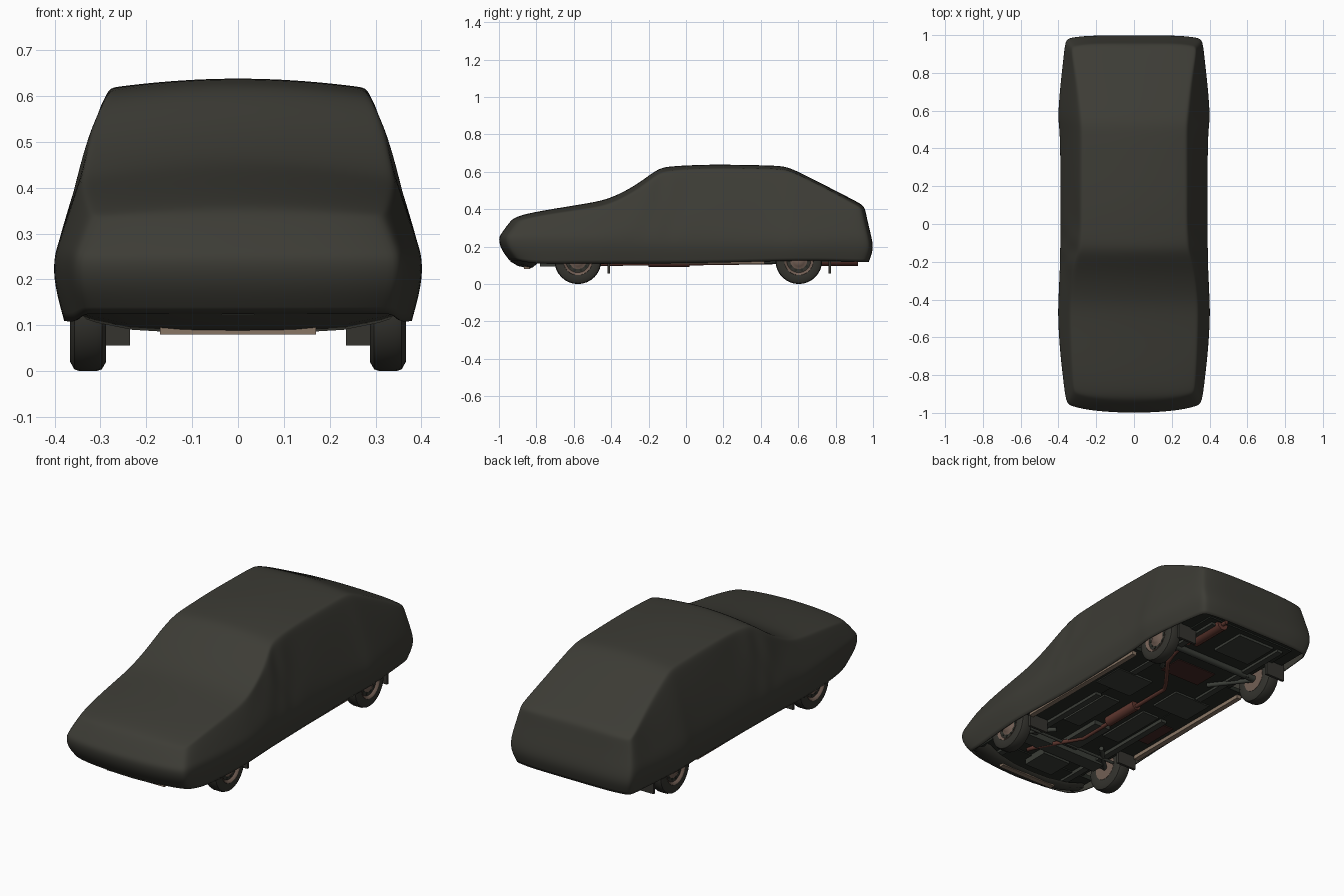
import bpy, bmesh, math
from mathutils import Vector

if "Cube" in bpy.data.objects:
    bpy.data.objects.remove(bpy.data.objects["Cube"])


def mat(name, rgb):
    m = bpy.data.materials.new(name)
    m.diffuse_color = (*rgb, 1)
    m.use_nodes = True
    m.node_tree.nodes["Principled BSDF"].inputs["Base Color"].default_value = m.diffuse_color
    return m


CLOTH = mat("cover_cloth", (0.046, 0.045, 0.036))
RUBBER = mat("tyre_rubber", (0.035, 0.034, 0.028))
RIM = mat("rim_metal", (0.17, 0.115, 0.09))
FLOOR = mat("underbody_dark", (0.020, 0.023, 0.018))
METAL = mat("chassis_grey", (0.042, 0.046, 0.038))
EXHAUST = mat("exhaust_rust", (0.115, 0.038, 0.028))
SILL = mat("sill_tan", (0.25, 0.18, 0.13))
PATCH = mat("floor_rust", (0.06, 0.022, 0.018))


def finish(name, bm, material, angle=40):
    bmesh.ops.recalc_face_normals(bm, faces=bm.faces)
    me = bpy.data.meshes.new(name)
    bm.to_mesh(me)
    bm.free()
    ob = bpy.data.objects.new(name, me)
    bpy.context.collection.objects.link(ob)
    me.materials.append(material)
    bpy.ops.object.select_all(action='DESELECT')
    ob.select_set(True)
    bpy.context.view_layer.objects.active = ob
    bpy.ops.object.shade_smooth_by_angle(angle=math.radians(angle))
    return ob


def box(name, lo, hi, material):
    bm = bmesh.new()
    bmesh.ops.create_cube(bm, size=1)
    for v in bm.verts:
        v.co = Vector([(a + b) / 2 + c * (b - a) for a, b, c in zip(lo, hi, v.co)])
    return finish(name, bm, material, 30)


def pipe(name, pts, r, material):
    cu = bpy.data.curves.new(name, 'CURVE')
    cu.dimensions = '3D'
    cu.bevel_depth = r
    cu.bevel_resolution = 3
    cu.use_fill_caps = True
    sp = cu.splines.new('POLY')
    sp.points.add(len(pts) - 1)
    for p, c in zip(sp.points, pts):
        p.co = (*c, 1)
    cu.materials.append(material)
    ob = bpy.data.objects.new(name, cu)
    bpy.context.collection.objects.link(ob)
    return ob


def lathe(name, prof, centre, side, material, n=32):
    """Spin (x, radius) points about the x axis."""
    bm = bmesh.new()
    rings = []
    for x, r in prof:
        rings.append([bm.verts.new((centre[0] + side * x,
                                    centre[1] + r * math.cos(2 * math.pi * i / n),
                                    centre[2] + r * math.sin(2 * math.pi * i / n))) for i in range(n)])
    for a, b in zip(rings, rings[1:]):
        for i in range(n):
            bm.faces.new((a[i], a[(i + 1) % n], b[(i + 1) % n], b[i]))
    bm.faces.new(rings[0])
    bm.faces.new(rings[-1])
    return finish(name, bm, material)


# --- Cloth cover: stations (y, top z, edge drop, roof half width, belt half width, hem z)
STATIONS = [
    (-0.93, .357, .014, .318, .362, .125), (-0.85, .378, .017, .325, .378, .108),
    (-0.70, .405, .022, .332, .393, .108), (-0.50, .436, .028, .338, .405, .110),
    (-0.40, .460, .030, .338, .402, .110), (-0.28, .522, .030, .328, .396, .111),
    (-0.20, .580, .028, .310, .394, .111), (-0.14, .622, .026, .293, .393, .111),
    (-0.08, .630, .022, .286, .392, .111), (0.00, .635, .022, .284, .392, .112),
    (0.15, .641, .022, .283, .391, .114), (0.46, .635, .020, .281, .393, .122),
    (0.53, .630, .018, .282, .401, .124), (0.59, .607, .017, .287, .404, .125),
    (0.75, .525, .014, .303, .391, .125), (0.89, .453, .012, .324, .375, .120),
    (0.95, .422, .012, .330, .366, .118)]
FRONT = [(.11, -.925), (.13, -.95), (.19, -.995), (.24, -1.008), (.29, -.975), (.33, -.945), (.36, -.915)]
REAR = [(.11, .972), (.15, .998), (.19, 1.004), (.25, .992), (.33, .972), (.40, .958), (.43, .945)]
US = [-1, -.93, -.7, -.35, 0, .35, .7, .93, 1]
K, L = len(US), 7


def interp(tab, z):
    z = min(max(z, tab[0][0]), tab[-1][0])
    for (a, ya), (b, yb) in zip(tab, tab[1:]):
        if z <= b:
            return ya + (yb - ya) * (z - a) / (b - a)


def point(s, l, k):
    y, zt, drop, wr, wb, zb = STATIONS[s]
    u = US[k]
    z0 = zt - drop
    f = (0, .1, .4, .75, 1)[l] if l < 5 else 1
    z = (z0 + (.245 - z0) * f, .185, zb)[max(0, l - 4)]
    w = wr + (wb - wr) * f ** .85 - (0, .003, .024)[max(0, l - 4)]
    if l == 0:
        z += drop * (1 - u * u)
    if 5 <= s <= 9 and 1 <= l <= 3:          # loose folds at the front pillar
        w += .006 * (-1) ** (s + (l == 3))
    if s == 0:
        y = interp(FRONT, z)
    elif s == len(STATIONS) - 1:
        y = interp(REAR, z)
    # bowed nose and rounded tail corners
    y += (.03 * u * u + .02 * u ** 8) * min(1, max(0, (-.6 - y) / .3))
    y -= .022 * u ** 8 * min(1, max(0, (y - .75) / .2))
    return (w * u, y, z)


bm = bmesh.new()
cache = {}


def vert(s, l, k):
    if (s, l, k) not in cache:
        cache[s, l, k] = bm.verts.new(point(s, l, k))
    return cache[s, l, k]


last = len(STATIONS) - 1
for s in range(last):
    for k in range(K - 1):
        bm.faces.new((vert(s, 0, k), vert(s + 1, 0, k), vert(s + 1, 0, k + 1), vert(s, 0, k + 1)))
    for l in range(L - 1):
        for k in (0, K - 1):
            bm.faces.new((vert(s, l, k), vert(s + 1, l, k), vert(s + 1, l + 1, k), vert(s, l + 1, k)))
for s in (0, last):
    for l in range(L - 1):
        for k in range(K - 1):
            bm.faces.new((vert(s, l, k), vert(s, l, k + 1), vert(s, l + 1, k + 1), vert(s, l + 1, k)))
cover = finish("car_cover", bm, CLOTH, 80)
sub = cover.modifiers.new("smooth", 'SUBSURF')
sub.levels = sub.render_levels = 2
sol = cover.modifiers.new("thickness", 'SOLIDIFY')
sol.thickness, sol.offset = .005, -1

# Cloth tucked under the nose
bm = bmesh.new()
rows = [[bm.verts.new((u * w, y + .045 * u * u, z + .03 * u ** 4)) for u in US]
        for w, y, z in ((.345, -.945, .124), (.345, -.90, .097), (.33, -.84, .083), (.32, -.82, .1))]
for a, b in zip(rows, rows[1:]):
    for k in range(K - 1):
        bm.faces.new((a[k], a[k + 1], b[k + 1], b[k]))
finish("nose_tuck", bm, CLOTH, 60)

# --- Wheels and mud flaps
for side, sn in ((-1, "left"), (1, "right")):
    for y, yn in ((-.578, "front"), (.603, "rear")):
        c = (side * .327, y, .125)
        lathe(f"{yn}_{sn}_tyre", [(-.036, .075), (-.039, .105), (-.030, .121), (-.018, .125), (.018, .125),
                                  (.030, .121), (.039, .105), (.036, .078), (.025, .076)], c, side, RUBBER)
        lathe(f"{yn}_{sn}_rim", [(-.037, .07), (.030, .08), (.037, .077), (.034, .070), (.022, .062), (.026, .04),
                                 (.032, .03), (.036, .022), (.038, .01)], c, side, RIM)
        for i in range(10):                   # rim openings
            a = 2 * math.pi * i / 10
            lathe(f"{yn}_{sn}_rim_slot", [(.02, .008), (.0265, .008)],
                  (c[0], y + .052 * math.cos(a), .125 + .052 * math.sin(a)), side, FLOOR, 8)
        fy = y + .165
        xs = sorted((side * .236, side * .35))
        box(f"{yn}_{sn}_mud_flap", (xs[0], fy - .007, .056), (xs[1], fy + .007, .17), RUBBER)
        # suspension arm and damper
        pipe(f"{yn}_{sn}_arm", [(side * .15, y + (.14 if y < 0 else -.2), .12), (side * .29, y, .115)], .012, METAL)
        pipe(f"{yn}_{sn}_damper", [(side * .24, y, .11), (side * .22, y + .02, .24)], .016, METAL)
    # sills, floor sides, rails and ribs
    def sbox(name, x0, x1, y0, y1, z0, z1, m):
        a, b = sorted((side * x0, side * x1))
        box(f"{sn}_{name}", (a, y0, z0), (b, y1, z1), m)
    sbox("sill", .335, .362, -.40, .42, .108, .14, SILL)
    sbox("floor_side", .2, .368, -.43, .44, .128, .15, FLOOR)
    sbox("chassis_rail", .20, .235, -.88, -.02, .112, .14, METAL)
    sbox("rear_rail", .20, .235, .25, .90, .118, .15, METAL)
    sbox("front_floor_panel", .08, .18, -.34, -.02, .122, .14, METAL)
    sbox("rear_floor_panel", .08, .30, .06, .24, .122, .14, METAL)

# --- Underbody
box("floor_pan", (-.27, -.84, .132), (.27, .93, .16), FLOOR)
box("tail_floor", (-.335, .76, .14), (.335, .95, .16), FLOOR)
box("nose_floor", (-.33, -.88, .125), (.33, -.73, .15), FLOOR)
box("front_crossmember", (-.25, -.62, .10), (.25, -.54, .135), METAL)
box("engine_sump", (-.1, -.78, .095), (.07, -.63, .14), METAL)
box("gearbox", (-.05, -.52, .108), (.05, -.25, .14), METAL)
box("nose_lip", (-.17, -.865, .080), (.17, -.835, .1), SILL)
box("left_rust_patch", (-.31, -.26, .123), (-.21, -.06, .14), PATCH)
box("rear_rust_patch", (-.12, .36, .128), (.12, .50, .14), PATCH)
box("spare_wheel_well", (-.17, .70, .118), (.05, .90, .15), METAL)
pipe("rear_axle", [(-.3, .603, .122), (.3, .603, .122)], .018, METAL)
pipe("front_axle", [(-.3, -.578, .118), (.3, -.578, .118)], .012, METAL)
pipe("steering_rod", [(-.28, -.50, .11), (.28, -.50, .11)], .008, METAL)

# --- Exhaust
pipe("exhaust_pipe", [(.12, -.70, .13), (.12, -.61, .108), (0, -.40, .108), (0, .24, .112), (.03, .29, .114),
                      (.16, .46, .116), (.18, .52, .122), (.18, .60, .15), (.18, .70, .13), (.18, .95, .128)],
     .011, EXHAUST)
pipe("middle_muffler", [(0, -.20, .118), (0, .02, .118)], .028, EXHAUST)
pipe("rear_muffler", [(.18, .70, .13), (.18, .92, .13)], .034, EXHAUST)
